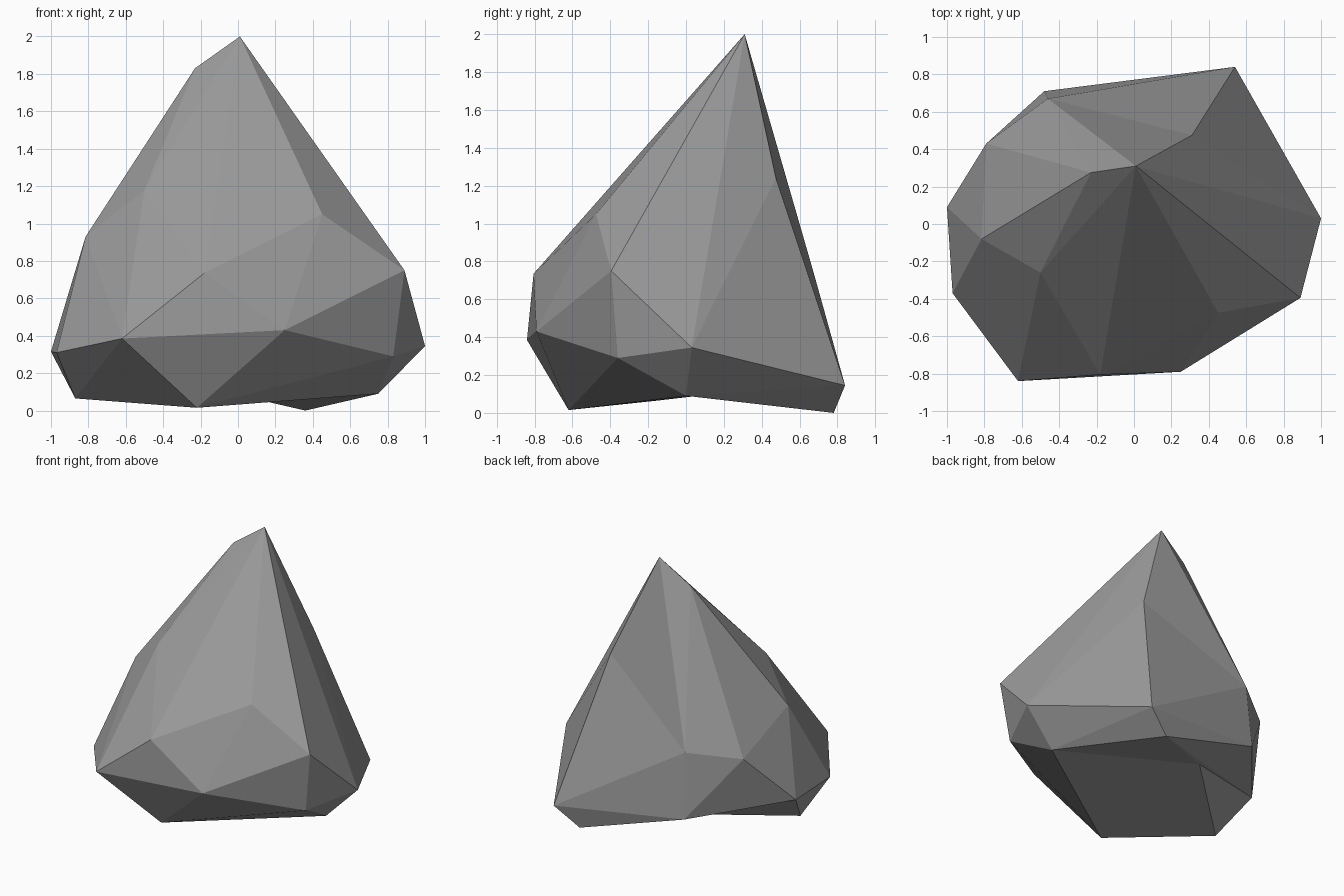
import bpy, bmesh

if "Cube" in bpy.data.objects:
    bpy.data.objects.remove(bpy.data.objects["Cube"])

# Corner points of the faceted boulder, one letter each
corners = {
    # peak and upper slopes
    "A": (0.01, 0.31, 2.00), "B": (-0.23, 0.275, 1.83), "C": (0.31, 0.475, 1.24),
    "J": (-0.50, -0.26, 1.18), "N": (0.45, -0.475, 1.05), "H": (-0.815, -0.08, 0.93),
    # shoulder ring
    "E": (-0.46, 0.67, 0.755), "O": (0.89, -0.395, 0.75), "L": (-0.18, -0.805, 0.735),
    "F": (-0.79, 0.43, 0.70), "M": (0.25, -0.79, 0.43), "K": (-0.62, -0.84, 0.385),
    "P": (1.00, 0.03, 0.345), "G": (-1.00, 0.09, 0.315), "I": (-0.97, -0.37, 0.31),
    "Q": (0.83, -0.36, 0.29), "X": (-0.48, 0.71, 0.26), "D": (0.54, 0.84, 0.145),
    # base
    "T": (0.75, 0.00, 0.09), "S": (-0.87, -0.15, 0.065), "R": (-0.22, -0.62, 0.015),
    "U": (0.36, 0.78, 0.00),
}

# Convex body
bm = bmesh.new()
v = {k: bm.verts.new(co) for k, co in corners.items()}
bmesh.ops.convex_hull(bm, input=list(bm.verts))


def patch(region, faces):
    """Replace the faces lying wholly inside a set of corners."""
    inside = {v[k] for k in region}
    old = [f for f in bm.faces if set(f.verts) <= inside]
    bmesh.ops.delete(bm, geom=old, context='FACES_ONLY')
    for f in faces:
        bm.faces.new([v[k] for k in f])


# Slight crease on the back slope
patch("ACDE", ["ACE", "CDE"])

# Hollow under the back of the base
v["V"] = bm.verts.new((-0.22, 0.45, 0.135))
patch("RSTUGX", ["UXG", "VUG", "VGS", "VSR", "VRT", "VTU"])

# Tidy up
bmesh.ops.delete(bm, geom=[e for e in bm.edges if not e.link_faces], context='EDGES')
bmesh.ops.delete(bm, geom=[p for p in bm.verts if not p.link_faces], context='VERTS')
bmesh.ops.recalc_face_normals(bm, faces=list(bm.faces))

mesh = bpy.data.meshes.new("boulder")
bm.to_mesh(mesh)
bm.free()

# Single stone colour
stone = bpy.data.materials.new("grey stone")
stone.diffuse_color = (0.33, 0.33, 0.33, 1.0)
stone.use_nodes = True
stone.node_tree.nodes["Principled BSDF"].inputs["Base Color"].default_value = stone.diffuse_color
mesh.materials.append(stone)

boulder = bpy.data.objects.new("boulder", mesh)
bpy.context.collection.objects.link(boulder)
